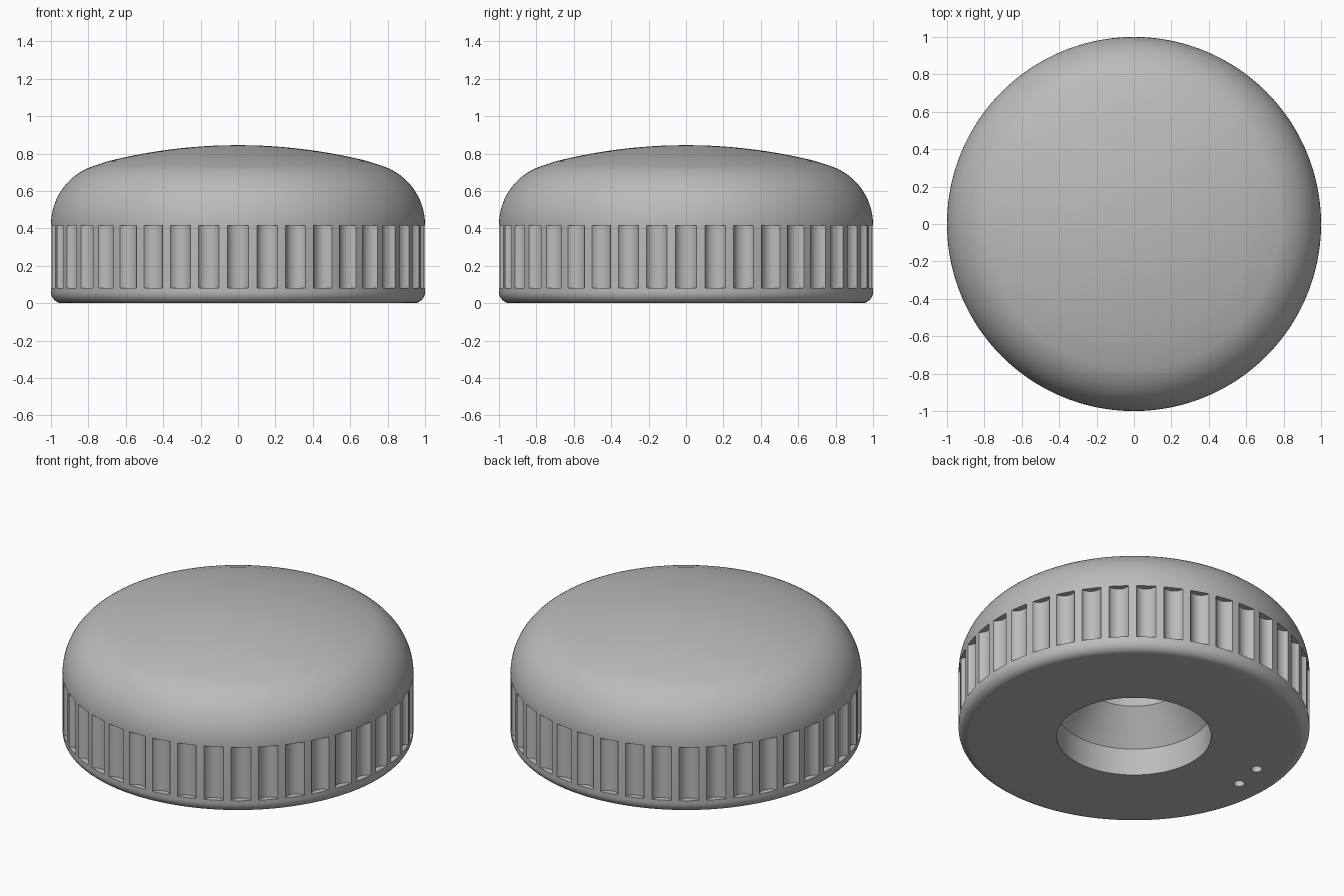
import bpy, bmesh
from math import sin, cos, pi, radians
from mathutils import Matrix, Vector

if "Cube" in bpy.data.objects:
    bpy.data.objects.remove(bpy.data.objects["Cube"], do_unlink=True)

SEGMENTS = 240
GROOVES = 40

gray = bpy.data.materials.new("plain gray")
gray.use_nodes = True
gray.diffuse_color = (0.5, 0.5, 0.5, 1)
gray.node_tree.nodes["Principled BSDF"].inputs["Base Color"].default_value = (0.5, 0.5, 0.5, 1)


def make_object(name, bm):
    bmesh.ops.recalc_face_normals(bm, faces=bm.faces)
    mesh = bpy.data.meshes.new(name)
    bm.to_mesh(mesh)
    bm.free()
    mesh.materials.append(gray)
    obj = bpy.data.objects.new(name, mesh)
    bpy.context.collection.objects.link(obj)
    return obj


def arc(cx, cz, r, start, end, steps):
    angles = [radians(start + (end - start) * i / steps) for i in range(steps + 1)]
    return [(cx + r * cos(a), cz + r * sin(a)) for a in angles]


def lathe(name, profile):
    bm = bmesh.new()
    verts = [bm.verts.new((r, 0, z)) for r, z in profile]
    edges = [bm.edges.new(pair) for pair in zip(verts, verts[1:])]
    bmesh.ops.spin(bm, geom=verts + edges, axis=(0, 0, 1), cent=(0, 0, 0),
                   angle=2 * pi, steps=SEGMENTS, use_duplicate=False)
    bmesh.ops.remove_doubles(bm, verts=bm.verts, dist=0.0001)
    return make_object(name, bm)


def add_cylinder(bm, x, y, z0, z1, radius, sides):
    bmesh.ops.create_cone(bm, cap_ends=True, segments=sides, radius1=radius, radius2=radius,
                          depth=z1 - z0, matrix=Matrix.Translation((x, y, (z0 + z1) / 2)))


# Knob body: stepped blind socket, rounded foot, straight wall, shoulder and shallow crown
socket = [(0, 0.5), (0.29, 0.5), (0.29, 0.366), (0.44, 0.17), (0.44, 0)]
foot = arc(0.94, 0.06, 0.06, -90, 0, 8)
shoulder = arc(0.67, 0.42, 0.33, 0, 75, 18)
crown = arc(0, -2.015, 2.86, 74.7, 90, 12)
crown[-1] = (0, 0.845)
knob = lathe("knob_body", socket + foot + shoulder + crown[1:])

# Grip grooves and two small pin holes in the underside
bm = bmesh.new()
half_width, depth = 0.056, 0.035
radius = (half_width ** 2 + depth ** 2) / (2 * depth)
for i in range(GROOVES):
    a = 2 * pi * i / GROOVES
    offset = 0.998 - depth + radius
    add_cylinder(bm, offset * cos(a), offset * sin(a), 0.08, 0.415, radius, 48)
for x, y in ((-0.776, 0.162), (-0.805, -0.028)):
    add_cylinder(bm, x, y, -0.05, 0.1, 0.031, 32)
cutter = make_object("groove_cutter", bm)
cutter.hide_render = True

cut = knob.modifiers.new("grooves", 'BOOLEAN')
cut.operation = 'DIFFERENCE'
cut.solver = 'EXACT'
cut.object = cutter
bpy.ops.object.select_all(action='DESELECT')
knob.select_set(True)
bpy.context.view_layer.objects.active = knob
bpy.ops.object.modifier_apply(modifier=cut.name)
bpy.data.objects.remove(cutter, do_unlink=True)

# Soft shading with crisp groove and socket edges
bpy.ops.object.shade_smooth_by_angle(angle=radians(25))
